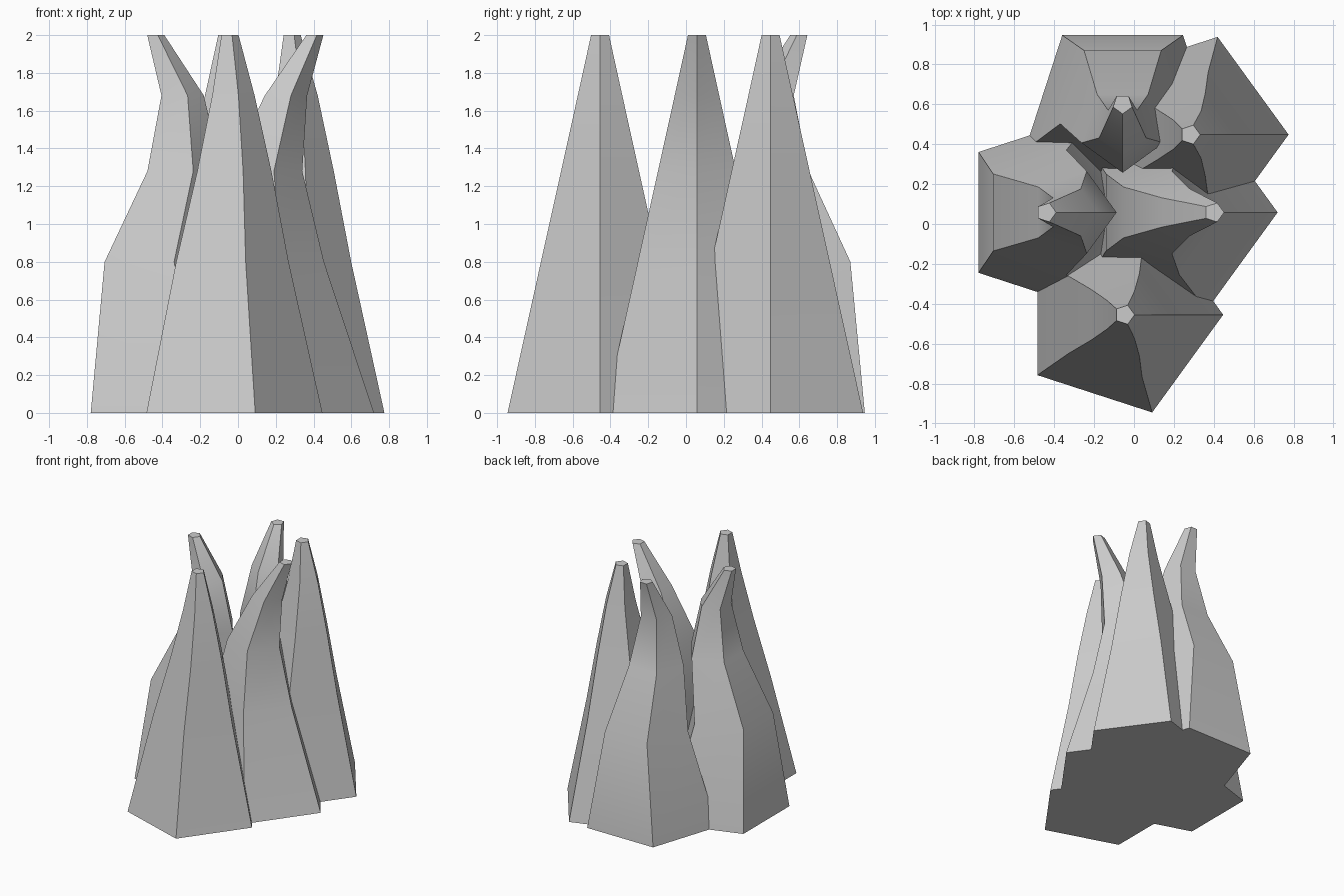
import bpy, bmesh, math

if "Cube" in bpy.data.objects:
    bpy.data.objects.remove(bpy.data.objects["Cube"])

HEIGHTS = (0.0, 0.8, 1.28, 1.68, 2.0)
RADII = (0.515, 0.329, 0.217, 0.124, 0.05)
SIDES = 5


def spire(name, axis_points, turn=0.0):
    """Loft a tapering pentagon through the centre of each ring."""
    bm = bmesh.new()
    rings = []
    for (cx, cy), z, r in zip(axis_points, HEIGHTS, RADII):
        ring = []
        for i in range(SIDES):
            a = turn + math.tau * i / SIDES
            ring.append(bm.verts.new((cx + r * math.cos(a), cy + r * math.sin(a), z)))
        rings.append(ring)
    for lo, hi in zip(rings, rings[1:]):
        for i in range(SIDES):
            j = (i + 1) % SIDES
            bm.faces.new((lo[i], lo[j], hi[j], hi[i]))
    bm.faces.new(rings[0][::-1])
    bm.faces.new(rings[-1])
    mesh = bpy.data.meshes.new(name)
    bm.to_mesh(mesh)
    bm.free()
    ob = bpy.data.objects.new(name, mesh)
    bpy.context.collection.objects.link(ob)
    # Soft along each bent side, crisp on the pentagon corners
    bpy.ops.object.select_all(action='DESELECT')
    ob.select_set(True)
    bpy.context.view_layer.objects.active = ob
    bpy.ops.object.shade_smooth_by_angle(angle=math.radians(30))
    return ob


def sway_x(xs, y):
    return [(x, y) for x in xs]


# Nearly straight spires
spire("front_spire", sway_x((-0.068, -0.061, -0.040, -0.036, -0.047), -0.455))
spire("back_right_spire", sway_x((0.260, 0.270, 0.290, 0.298, 0.282), 0.448))

# Bent spires
spire("right_spire", sway_x((0.205, 0.126, 0.123, 0.242, 0.402), 0.058))
spire("left_spire", sway_x((-0.363, -0.440, -0.304, -0.305, -0.440), 0.058))

# Back spire, turned so its flat side faces the back
spire("back_spire", [(-0.057, y) for y in (0.530, 0.604, 0.474, 0.470, 0.602)],
      turn=-math.pi / 2)
